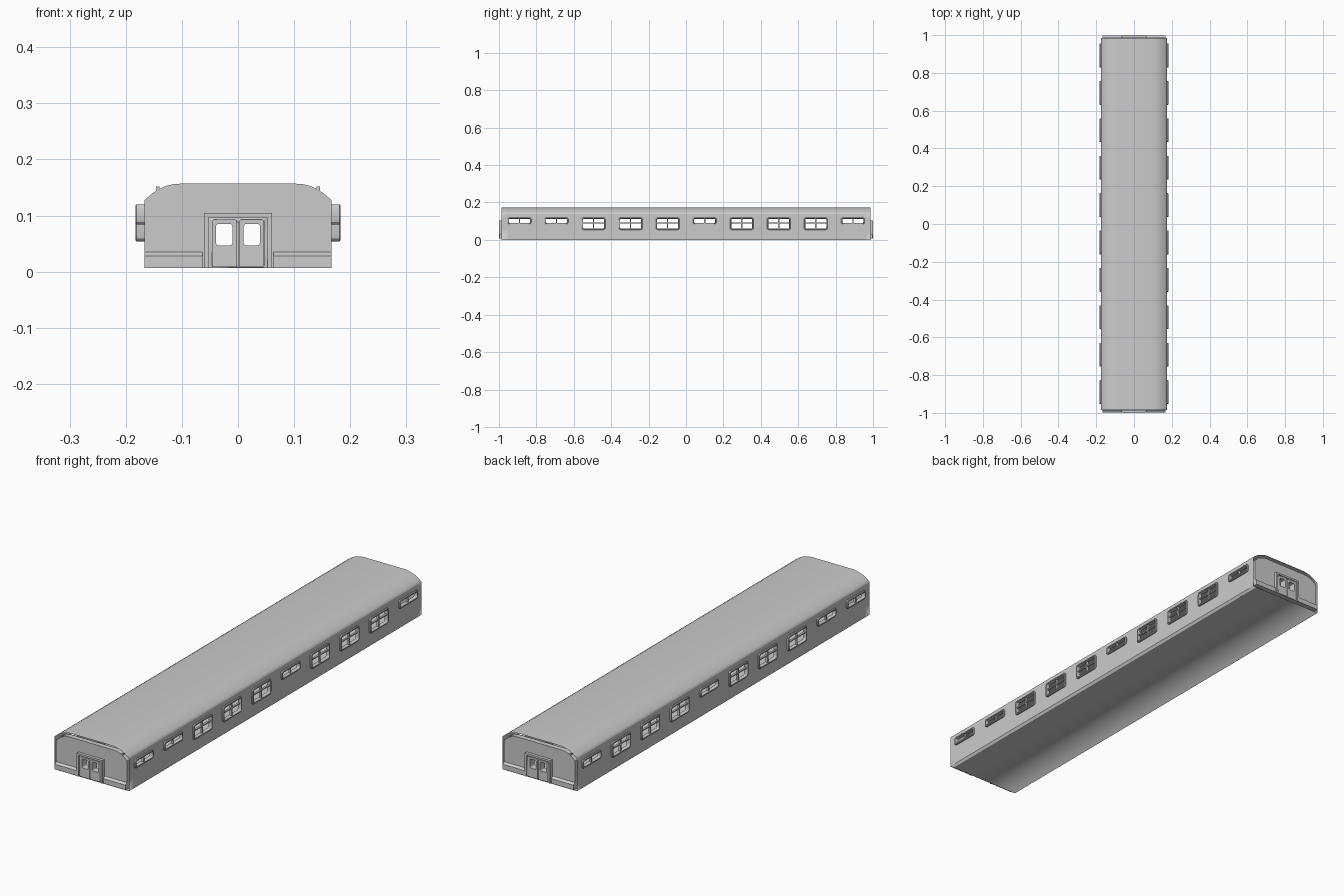
import bpy, bmesh, math
from mathutils import Vector

if "Cube" in bpy.data.objects:
    bpy.data.objects.remove(bpy.data.objects["Cube"])

W, H, L = 0.176, 0.173, 0.986      # shell half width, height, half length
WIN_Y = [-0.89 + 0.198 * i for i in range(10)]
SMALL = {0, 1, 5, 9}


def make(name, bm, smooth=True):
    bmesh.ops.recalc_face_normals(bm, faces=bm.faces)
    me = bpy.data.meshes.new(name)
    bm.to_mesh(me)
    bm.free()
    ob = bpy.data.objects.new(name, me)
    bpy.context.collection.objects.link(ob)
    bpy.ops.object.select_all(action='DESELECT')
    ob.select_set(True)
    bpy.context.view_layer.objects.active = ob
    if smooth:
        bpy.ops.object.shade_smooth_by_angle(angle=math.radians(25))
    return ob


def prism(bm, pts, place, a, b):
    """Solid extrusion of a 2D outline from depth a to depth b."""
    A = [bm.verts.new(place(p, a)) for p in pts]
    B = [bm.verts.new(place(p, b)) for p in pts]
    bm.faces.new(A)
    bm.faces.new(B[::-1])
    n = len(pts)
    for i in range(n):
        j = (i + 1) % n
        bm.faces.new((A[i], B[i], B[j], A[j]))


def rounded(u0, u1, v0, v1, r, n=3):
    pts = []
    for k, (cu, cv) in enumerate([(u1 - r, v1 - r), (u0 + r, v1 - r), (u0 + r, v0 + r), (u1 - r, v0 + r)]):
        for i in range(n + 1):
            t = math.pi / 2 * (k + i / n)
            pts.append((cu + r * math.cos(t), cv + r * math.sin(t)))
    return pts


def rect(u0, u1, v0, v1):
    return [(u0, v0), (u1, v0), (u1, v1), (u0, v1)]


def xz(p, d):
    return Vector((p[0], d, p[1]))


def yz(p, d):
    return Vector((d, p[0], p[1]))


# outer shell: curved roof, floor and side walls with window openings
bm = bmesh.new()
half = [(W, 0.139), (0.167, 0.147), (0.157, 0.154), (0.145, 0.161), (0.13, 0.167), (0.115, 0.171), (0.1, H)]
roof = half + [(-x, z) for x, z in reversed(half)]
rows = [[bm.verts.new((x, y, z)) for x, z in roof] for y in (-L, L)]
for i in range(len(roof) - 1):
    bm.faces.new((rows[0][i], rows[0][i + 1], rows[1][i + 1], rows[1][i]))
bm.faces.new([bm.verts.new((x, y, 0)) for x, y in rect(-W, W, -L, L)])
ys = [-L] + [y + s for y in WIN_Y for s in (-0.058, 0.058)] + [L]
zs = [0, 0.057, 0.088, 0.117, 0.139]
for s in (-1, 1):
    for i in range(len(ys) - 1):
        for j in range(4):
            if i % 2 and (j == 2 or (j == 1 and i // 2 not in SMALL)):
                continue
            bm.faces.new([bm.verts.new(yz(p, s * W)) for p in rect(ys[i], ys[i + 1], zs[j], zs[j + 1])])
bmesh.ops.remove_doubles(bm, verts=bm.verts, dist=1e-4)
make("car_shell", bm)

# side window frames with bars
bm = bmesh.new()
for s in (-1, 1):
    for i, y in enumerate(WIN_Y):
        z0, z1 = (0.084 if i in SMALL else 0.054), 0.12
        loops = []
        for inset, r, x in ((0, 0.01, 0.167), (0, 0.01, 0.181), (0.002, 0.009, 0.183),
                            (0.006, 0.006, 0.183), (0.007, 0.005, 0.167)):
            pts = rounded(y - 0.063 + inset, y + 0.063 - inset, z0 + inset, z1 - inset, r)
            loops.append([bm.verts.new(yz(p, s * x)) for p in pts])
        n = len(loops[0])
        for k in range(5):
            a, b = loops[k], loops[(k + 1) % 5]
            for q in range(n):
                bm.faces.new((a[q], a[(q + 1) % n], b[(q + 1) % n], b[q]))
        prism(bm, rect(y - 0.003, y + 0.003, z0 + 0.004, z1 - 0.004), yz, s * 0.17, s * 0.179)
        if i not in SMALL:
            prism(bm, rect(y - 0.058, y + 0.058, 0.088, 0.093), yz, s * 0.17, s * 0.178)
make("side_window_frames", bm)

# inset end walls
edge = [(0.167, 0.007), (0.167, 0.127), (0.156, 0.137), (0.143, 0.146), (0.128, 0.153), (0.115, 0.156), (0.1, 0.157)]
outline = edge + [(-x, z) for x, z in reversed(edge)]
bm = bmesh.new()
for s in (-1, 1):
    prism(bm, outline, xz, s * 0.965, s * 0.987)
walls = make("end_walls", bm)

# raised double doors
bm = bmesh.new()
for s in (-1, 1):
    prism(bm, rounded(-0.061, 0.061, 0.007, 0.105, 0.005), xz, s * 0.98, s * 0.994)
    for x in (-1, 1):
        prism(bm, rect(*sorted((x * 0.053, x * 0.061)), 0.007, 0.105), xz, s * 0.985, s)
    prism(bm, rect(-0.061, 0.061, 0.097, 0.105), xz, s * 0.985, s)
    for x in (-1, 1):
        leaf = rounded(*sorted((x * 0.002, x * 0.046)), 0.008, 0.093, 0.004)
        prism(bm, leaf, xz, s * 0.985, s * 0.997)
doors = make("end_doors", bm)

# door window openings
bm = bmesh.new()
for x in (-0.0245, 0.0245):
    prism(bm, rounded(x - 0.0145, x + 0.0145, 0.047, 0.085, 0.004), xz, -1.1, 1.1)
cutter = make("door_window_cutter", bm, False)
cutter.hide_render = True
for ob in (walls, doors):
    bpy.context.view_layer.objects.active = ob
    m = ob.modifiers.new("openings", 'BOOLEAN')
    m.operation, m.object, m.solver = 'DIFFERENCE', cutter, 'EXACT'
    m.use_self = True
    bpy.ops.object.modifier_move_to_index(modifier=m.name, index=0)
    bpy.ops.object.modifier_apply(modifier=m.name)
bpy.data.objects.remove(cutter)

# stepped skirts either side of each door, and small roof-edge brackets
bm = bmesh.new()
skirt = [(0.98, 0.007), (0.997, 0.007), (0.997, 0.028), (0.987, 0.035), (0.98, 0.035)]
for s in (-1, 1):
    for x in (-1, 1):
        prism(bm, [(s * y, z) for y, z in skirt], yz, x * 0.063, x * 0.167)
make("end_skirts", bm)
bm = bmesh.new()
for s in (-1, 1):
    for x in (-0.143, 0.143):
        prism(bm, rect(x - 0.003, x + 0.003, 0.14, 0.152), xz, s * 0.972, s * 0.985)
make("roof_edge_brackets", bm)
